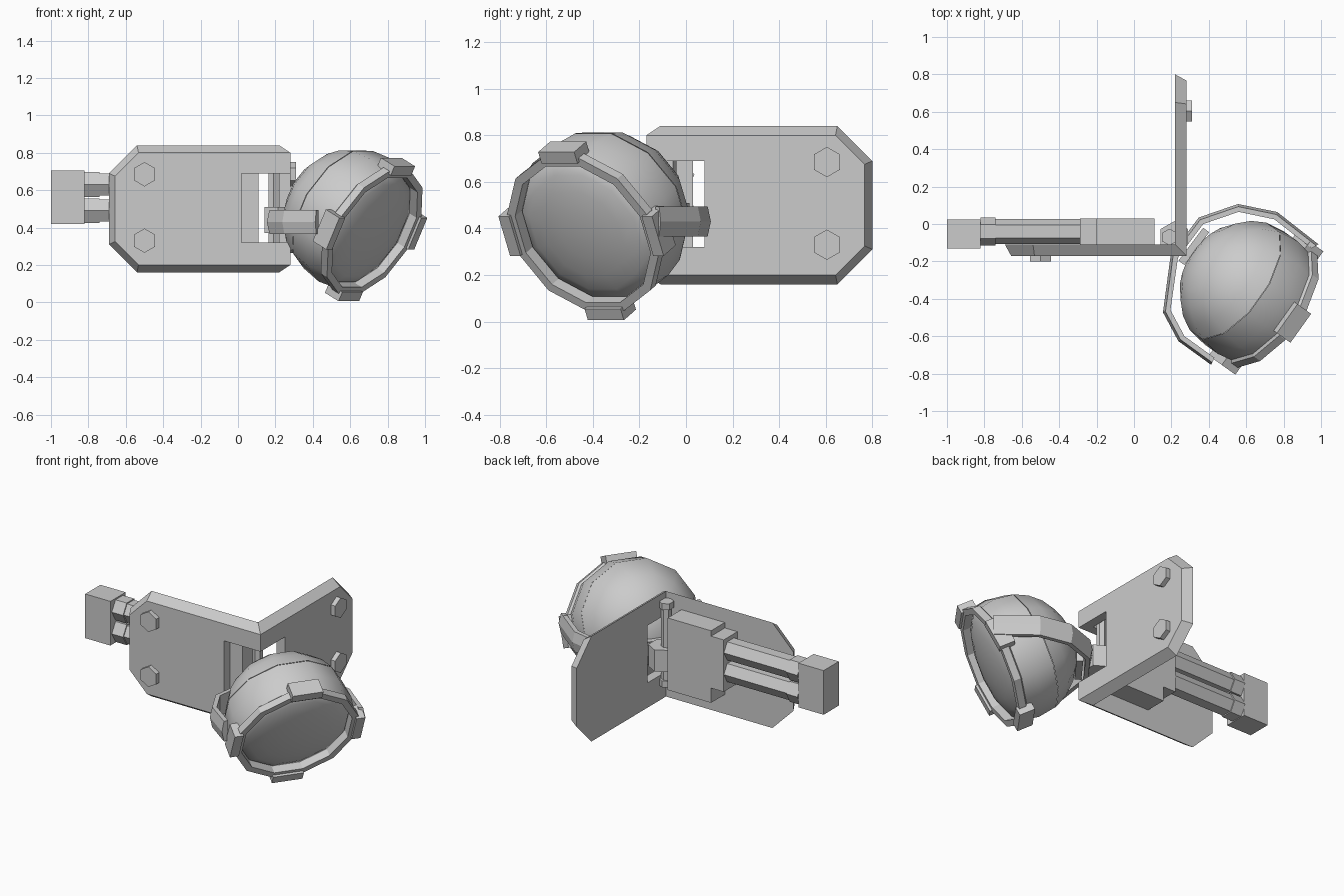
import bpy, bmesh, math
from mathutils import Vector, Matrix

cube = bpy.data.objects.get("Cube")
if cube:
    bpy.data.objects.remove(cube, do_unlink=True)

GREY = (0.6, 0.6, 0.6, 1)
metal = bpy.data.materials.new("plain_grey")
metal.use_nodes = True
metal.diffuse_color = GREY
metal.node_tree.nodes["Principled BSDF"].inputs["Base Color"].default_value = GREY


def finish(name, bm, smooth=None):
    bmesh.ops.remove_doubles(bm, verts=bm.verts, dist=0.0005)
    bmesh.ops.recalc_face_normals(bm, faces=bm.faces)
    mesh = bpy.data.meshes.new(name)
    bm.to_mesh(mesh)
    bm.free()
    mesh.materials.append(metal)
    ob = bpy.data.objects.new(name, mesh)
    bpy.context.collection.objects.link(ob)
    bpy.ops.object.select_all(action='DESELECT')
    ob.select_set(True)
    bpy.context.view_layer.objects.active = ob
    if smooth:
        bpy.ops.object.shade_smooth_by_angle(angle=math.radians(smooth))
    return ob


def box(name, lo, hi, frame=None):
    lo, hi = Vector(lo), Vector(hi)
    bm = bmesh.new()
    bmesh.ops.create_cube(bm, size=1)
    for v in bm.verts:
        v.co = (lo + hi) / 2 + v.co * (hi - lo)
    if frame:
        bm.transform(frame)
    return finish(name, bm)


def loft(bm, rings, caps=True, closed=True):
    rows = [[bm.verts.new(p) for p in r] for r in rings]
    n = len(rows[0])
    for a, b in zip(rows, rows[1:]):
        for i in range(n if closed else n - 1):
            j = (i + 1) % n
            bm.faces.new((a[i], a[j], b[j], b[i]))
    if caps:
        bm.faces.new(rows[0])
        bm.faces.new(rows[-1])


def hex_rod(name, start, end, radius, spin=0):
    start, end = Vector(start), Vector(end)
    bm = bmesh.new()
    bmesh.ops.create_cone(bm, cap_ends=True, segments=6, radius1=radius,
                          radius2=radius, depth=(end - start).length)
    turn = (end - start).to_track_quat('Z', 'Y').to_matrix().to_4x4()
    bm.transform(Matrix.Translation((start + end) / 2) @ turn @ Matrix.Rotation(math.radians(spin), 4, 'Z'))
    return finish(name, bm)


# Corner bracket: two bevelled plates joined on a mitre
def outline(near, far, half, cut):
    return [(near, -half), (far - cut, -half), (far, cut - half),
            (far, half - cut), (far - cut, half), (near, half)]

bm = bmesh.new()
inner, outer = outline(0, 0.91, 0.34, 0.15), outline(-0.06, 0.877, 0.3, 0.125)
loft(bm, [[(0.22 - u, y, 0.5 + z) for u, z in ring]
          for ring, y in ((inner, -0.11), (outer, -0.17))], closed=False)
loft(bm, [[(x, u - 0.11, 0.5 + z) for u, z in ring]
          for ring, x in ((inner, 0.22), (outer, 0.28))], closed=False)
bracket = finish("corner_bracket", bm)
cutter = box("window_cutter", (0.02, -0.3, 0.32), (0.4, 0.08, 0.69))
cutter.hide_render = True
mod = bracket.modifiers.new("window", 'BOOLEAN')
mod.object, mod.solver = cutter, 'EXACT'
bpy.context.view_layer.objects.active = bracket
bpy.ops.object.modifier_apply(modifier="window")
bpy.data.objects.remove(cutter, do_unlink=True)

# Hex bolts on both plates
for z in (0.33, 0.685):
    hex_rod("front_bolt", (-0.5, -0.16, z), (-0.5, -0.2, z), 0.065)
    hex_rod("side_bolt", (0.27, 0.605, z), (0.31, 0.605, z), 0.065)

# Actuator: housing, shoulder, two rods with collars, end block
box("actuator_housing", (-0.2, -0.11, 0.285), (0.11, 0.03, 0.75))
box("housing_shoulder", (-0.29, -0.11, 0.38), (-0.2, 0.03, 0.715))
for z in (0.49, 0.63):
    hex_rod("piston_rod", (-0.29, -0.04, z), (-0.76, -0.04, z), 0.068, 30)
    hex_rod("rod_collar", (-0.74, -0.04, z), (-0.82, -0.04, z), 0.076, 30)
box("end_block", (-1, -0.13, 0.42), (-0.82, 0.025, 0.705))

# Hinge pin, hub and the plate that holds the yoke
hex_rod("hinge_pin", (0.19, -0.07, 0.26), (0.19, -0.07, 0.8), 0.03)
for z in (0.26, 0.76):
    hex_rod("pin_head", (0.19, -0.07, z), (0.19, -0.07, z + 0.04), 0.045)
hex_rod("hinge_hub", (0.215, -0.07, 0.37), (0.215, -0.07, 0.51), 0.085)
box("yoke_plate", (-0.11, -0.02, -0.065), (0.11, 0.02, 0.065),
    Matrix.Translation((0.32, -0.12, 0.43)) @ Matrix.Rotation(math.radians(53), 4, 'Z'))

# Yoke strap with a ridged outer side
bm = bmesh.new()
hub = Vector((0.6, -0.34, 0.43))
rings = []
for x, y in ((0.95, -0.13), (0.75, 0.025), (0.56, 0.065), (0.37, 0.0),
             (0.235, -0.18), (0.195, -0.46), (0.27, -0.6), (0.43, -0.715)):
    p = Vector((x, y, 0.43))
    out = (p - hub).normalized()
    rings.append([p + out * d + Vector((0, 0, z)) for d, z in
                  ((0, -0.065), (0, 0.065), (0.028, 0.065), (0.042, 0), (0.028, -0.065))])
loft(bm, rings)
finish("yoke_strap", bm)

# Lamp frame: local x is the beam, local y runs sideways, local z is up the rim
LAMP = (Matrix.Translation((0.713, -0.43, 0.385))
        @ Matrix.Rotation(math.radians(-35.5), 4, 'Z')
        @ Matrix.Rotation(math.radians(27), 4, 'Y'))


def lathe(name, profile, smooth=None, loop=False):
    bm = bmesh.new()
    sides = 12
    rings = [[(h, r * math.cos(math.tau * (i + 0.5) / sides), r * math.sin(math.tau * (i + 0.5) / sides))
              for i in range(sides)] for h, r in profile]
    loft(bm, rings + rings[:1] if loop else rings, caps=False)
    bm.transform(LAMP)
    return finish(name, bm, smooth)


lathe("lamp_belt", [(0, 0.36), (-0.12, 0.382), (-0.24, 0.365)], 40)
lathe("lamp_dome", [(-0.12 - 0.385 * math.sin(a), 0.385 * math.cos(a))
                    for a in (math.radians(18.5 + 14.3 * k) for k in range(6))], 40)
lathe("lamp_lens", [(-0.05 + 0.09 * math.cos(a), 0.35 * math.sin(a))
                    for a in (math.radians(18 * k) for k in range(6))], 60)
lathe("lamp_rim", [(-0.05, 0.34), (0.025, 0.34), (0.025, 0.38), (-0.02, 0.38)], loop=True)

# Four rim clips
for k, name in enumerate(("top_clip", "side_clip", "bottom_clip", "side_clip")):
    box(name, (-0.06, -0.095, 0.35), (0.04, 0.095, 0.405),
        LAMP @ Matrix.Rotation(math.tau * k / 4, 4, 'X'))
